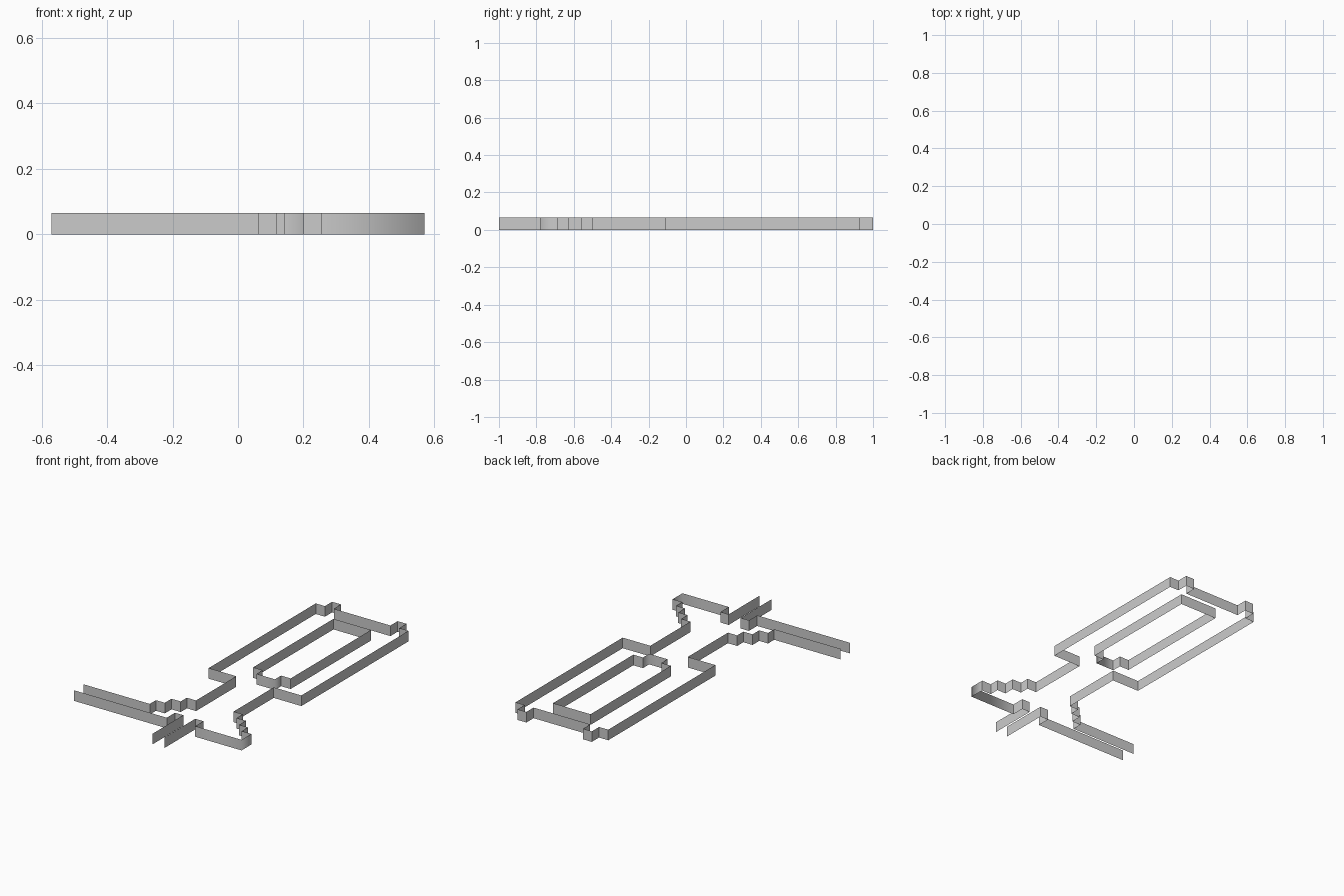
import bpy

if "Cube" in bpy.data.objects:
    bpy.data.objects.remove(bpy.data.objects["Cube"])

HEIGHT = 0.065
AXIS = 0.1925      # mirror line of the main outline


def wall(name, path, closed=False, smooth=()):
    """Zero-thickness vertical ribbon standing on a plan path."""
    n = len(path)
    verts = [(x, y, 0) for x, y in path] + [(x, y, HEIGHT) for x, y in path]
    count = n if closed else n - 1
    faces = [(i, (i + 1) % n, (i + 1) % n + n, i + n) for i in range(count)]
    mesh = bpy.data.meshes.new(name)
    mesh.from_pydata(verts, [], faces)
    for p in mesh.polygons:
        p.use_smooth = p.index in smooth
    mesh.update()
    obj = bpy.data.objects.new(name, mesh)
    bpy.context.collection.objects.link(obj)
    return obj


# Half of the main outline: stepped shoulder, neck, body side, back tab
half = [(0.3125, -0.685), (0.3125, -0.625), (0.2525, -0.625), (0.2525, -0.56),
        (0.19, -0.56), (0.19, -0.5), (0.1275, -0.5), (0.1275, -0.11),
        (0.315, -0.11), (0.315, 0.93), (0.2525, 0.93), (0.2525, 1.0),
        (0.1925, 1.0), (0.1925, 0.93)]
right = [(AXIS + d, y) for d, y in half]
left = [(AXIS - d, y) for d, y in reversed(half)]

# Outer wall: front passage, right wing, mirrored body, left arm
passage = [(0.2, -1.0), (0.2, -0.7), (0.255, -0.7), (0.255, -0.78),
           (0.57, -0.78), (0.57, -0.685)]
wall("outer_wall", passage + right + left + [(-0.57, -0.685)], smooth=(3, 4))

# Front wall of the left arm, turning into the front passage
wall("arm_front_wall", [(-0.57, -0.78), (0.062, -0.78), (0.062, -0.7),
                        (0.118, -0.7), (0.118, -1.0)])

# Closed inner courtyard wall with a front bay
wall("inner_wall", [(0.075, 0.04), (0.075, 0.82), (0.33, 0.82), (0.33, 0.04),
                    (0.265, 0.04), (0.265, -0.02), (0.14, -0.02), (0.14, 0.04)],
     closed=True, smooth=(4, 5))
